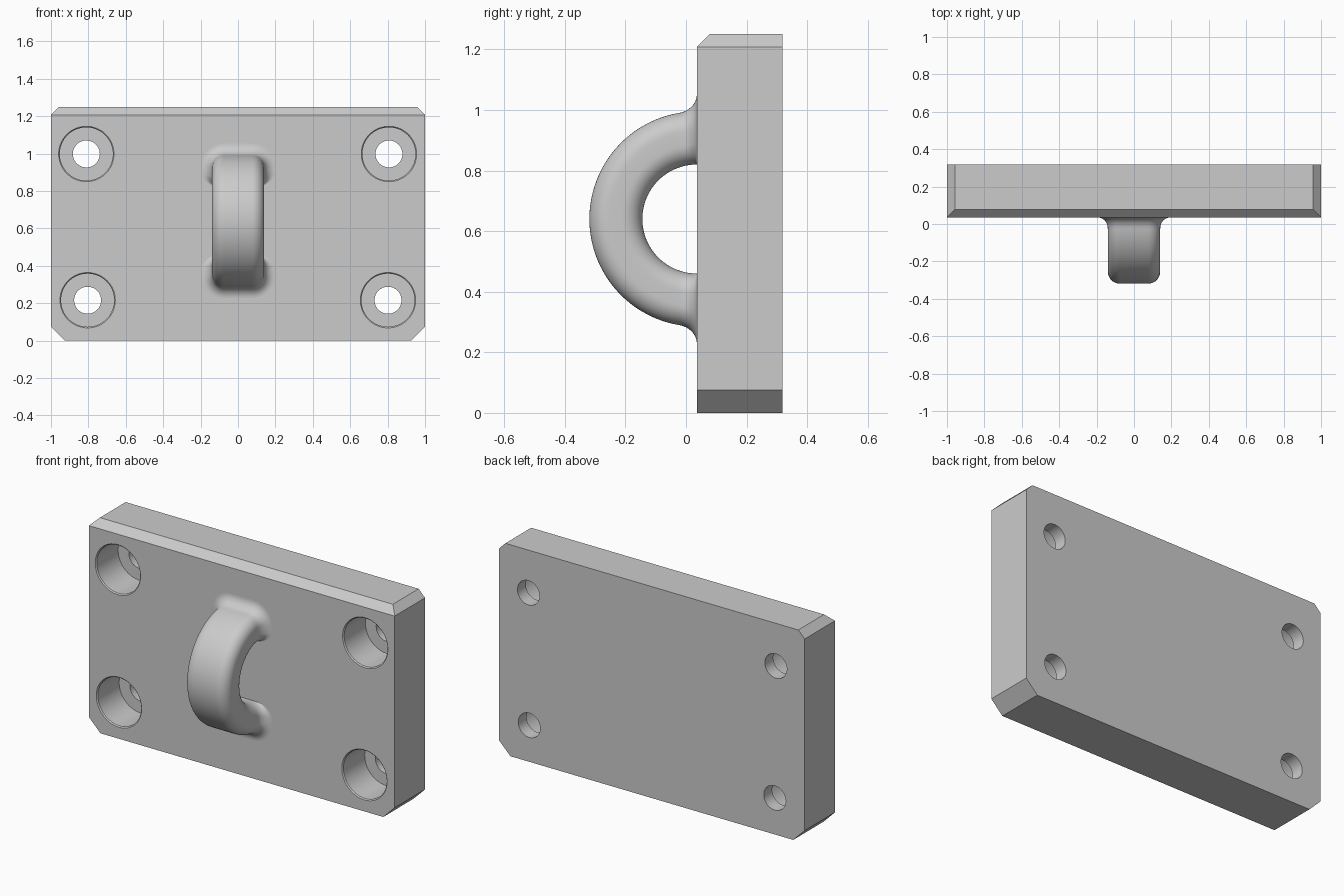
import bpy, bmesh, math
from mathutils import Vector

FRONT, BACK, HEIGHT = 0.036, 0.319, 1.25

cube = bpy.data.objects.get("Cube")
if cube:
    bpy.data.objects.remove(cube, do_unlink=True)

grey = bpy.data.materials.new("plain_grey")
grey.use_nodes = True
colour = (0.6, 0.6, 0.6, 1)
grey.diffuse_color = colour
for node in grey.node_tree.nodes:
    if node.type == "BSDF_PRINCIPLED":
        node.inputs["Base Color"].default_value = colour


def finish(name, bm):
    bmesh.ops.recalc_face_normals(bm, faces=bm.faces)
    mesh = bpy.data.meshes.new(name)
    bm.to_mesh(mesh)
    bm.free()
    mesh.materials.append(grey)
    obj = bpy.data.objects.new(name, mesh)
    bpy.context.collection.objects.link(obj)
    return obj


def activate(obj):
    bpy.ops.object.select_all(action="DESELECT")
    obj.select_set(True)
    bpy.context.view_layer.objects.active = obj


def skin(bm, loops):
    """Bridge equal closed loops of points and cap both ends."""
    rings = [[bm.verts.new(p) for p in loop] for loop in loops]
    n = len(rings[0])
    for a, b in zip(rings, rings[1:]):
        for i in range(n):
            j = (i + 1) % n
            bm.faces.new((a[i], a[j], b[j], b[i]))
    bm.faces.new(rings[0])
    bm.faces.new(rings[-1])


# Mounting plate: clipped-corner outline, then a bevel along the front top edge
half = [(0.925, 0), (1, 0.075), (1, HEIGHT - 0.042), (0.958, HEIGHT)]
outline = half + [(-x, z) for x, z in reversed(half)]
bm = bmesh.new()
skin(bm, [[(x, y, z) for x, z in outline] for y in (FRONT, BACK)])
bmesh.ops.bisect_plane(bm, geom=bm.verts[:] + bm.edges[:] + bm.faces[:],
                       plane_co=(0, FRONT, HEIGHT - 0.0425),
                       plane_no=Vector((0, -1, 1)).normalized(), clear_outer=True)
bmesh.ops.holes_fill(bm, edges=[e for e in bm.edges if e.is_boundary], sides=0)
plate = finish("mounting_plate", bm)

# Counterbored bolt holes with a fine rim bevel
bore = [(0.168, FRONT - 0.02), (0.142, FRONT + 0.006), (0.142, FRONT + 0.205),
        (0.072, FRONT + 0.205), (0.072, BACK + 0.02)]
turn = [math.tau * i / 64 for i in range(64)]
bm = bmesh.new()
for cx, cz in ((-0.811, 0.998), (0.807, 0.998), (-0.804, 0.216), (0.802, 0.216)):
    skin(bm, [[(cx + r * math.cos(t), y, cz + r * math.sin(t)) for t in turn]
              for r, y in bore])
cutter = finish("bolt_hole_cutter", bm)
cutter.hide_render = True
cut = plate.modifiers.new("bolt_holes", "BOOLEAN")
cut.operation = "DIFFERENCE"
cut.solver = "EXACT"
cut.object = cutter
activate(plate)
bpy.ops.object.modifier_apply(modifier=cut.name)
bpy.data.objects.remove(cutter, do_unlink=True)

# Half-ring loop: rounded rectangular section that flares where it meets the plate
R_IN, R_OUT, HALF_W, ROUND, FLARE = 0.18, 0.355, 0.14, 0.065, 0.058
CENTRE_Z = 0.64
mid, half_t = (R_IN + R_OUT) / 2, (R_OUT - R_IN) / 2
section = []
for q, (sx, sr) in enumerate(((1, 1), (-1, 1), (-1, -1), (1, -1))):
    for i in range(11):
        a = (q + i / 10) * math.pi / 2
        nx, nr = math.cos(a), math.sin(a)
        section.append((sx * (HALF_W - ROUND) + ROUND * nx,
                        mid + sr * (half_t - ROUND) + ROUND * nr, nx, nr))


def loop_ring(angle):
    points = []
    for x, r, nx, nr in section:
        gap = max(0, FLARE - r * math.sin(angle))
        spread = FLARE - math.sqrt(FLARE ** 2 - gap ** 2)
        spread *= min(1, 1 + nr)          # no flare on the inner side
        rr = r + spread * nr
        points.append((x + spread * nx, FRONT - r * math.sin(angle),
                       CENTRE_Z + rr * math.cos(angle)))
    return points


near = [0.3 * (i / 14) ** 2 for i in range(14)]
angles = near + [0.3 + (math.pi - 0.6) * i / 56 for i in range(57)]
angles += [math.pi - a for a in reversed(near)]
rings = [loop_ring(a) for a in angles]
# Sink both feet slightly into the plate
foot = lambda ring: [(x, FRONT + 0.02, z) for x, y, z in ring]
rings = [foot(rings[0])] + rings + [foot(rings[-1])]
bm = bmesh.new()
skin(bm, rings)
ring_obj = finish("tie_down_loop", bm)

for obj, limit in ((plate, 30), (ring_obj, 50)):
    activate(obj)
    bpy.ops.object.shade_smooth_by_angle(angle=math.radians(limit))
